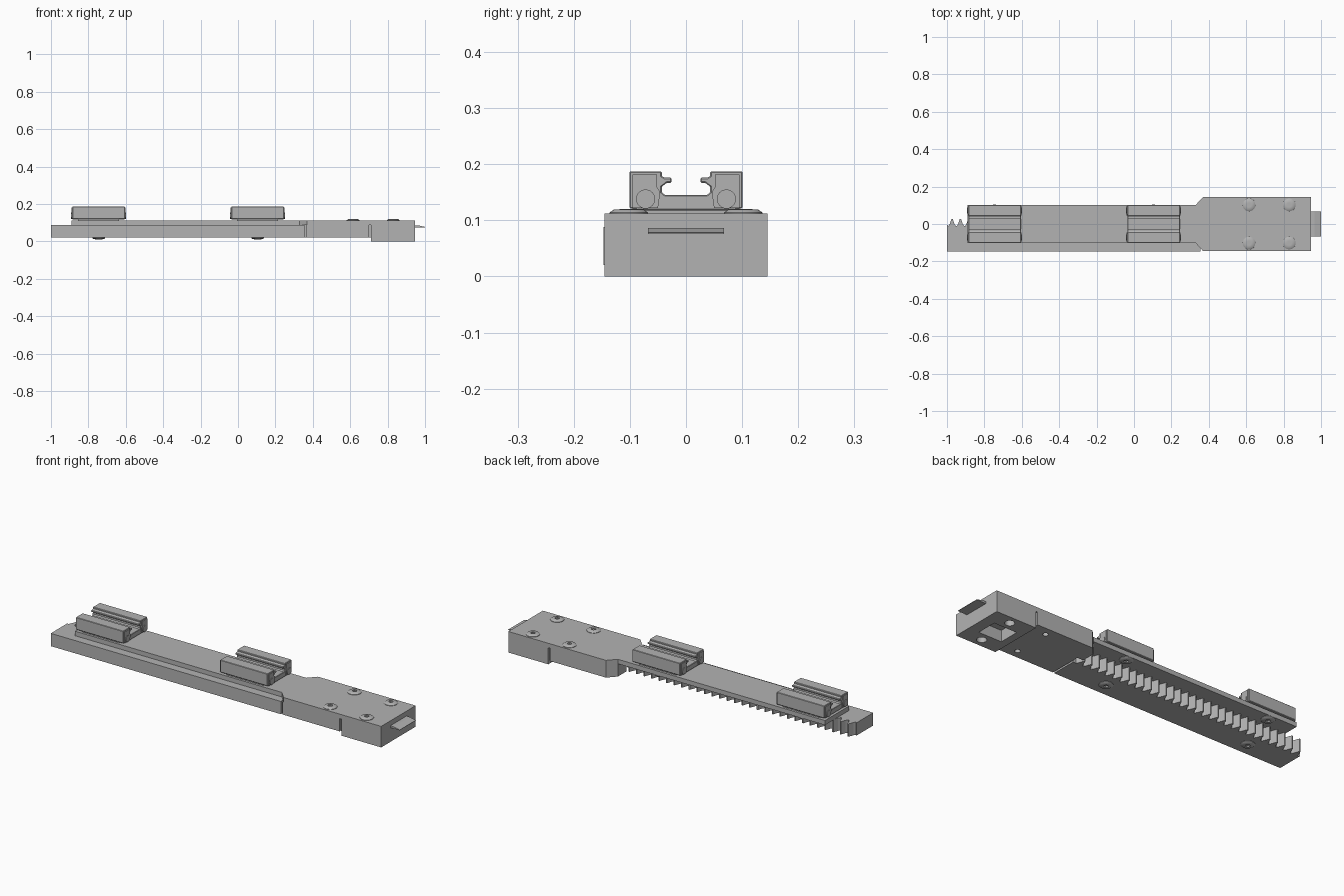
import bpy, bmesh, math
from mathutils import Matrix, Vector

if "Cube" in bpy.data.objects:
    bpy.data.objects.remove(bpy.data.objects["Cube"], do_unlink=True)

GREY = (0.45, 0.45, 0.45, 1)
steel = bpy.data.materials.new("plain_grey")
steel.use_nodes = True
steel.diffuse_color = GREY
steel.node_tree.nodes["Principled BSDF"].inputs["Base Color"].default_value = GREY


def finish(name, bm):
    bmesh.ops.recalc_face_normals(bm, faces=bm.faces)
    mesh = bpy.data.meshes.new(name)
    bm.to_mesh(mesh)
    bm.free()
    mesh.materials.append(steel)
    ob = bpy.data.objects.new(name, mesh)
    bpy.context.collection.objects.link(ob)
    return ob


def extrude(name, points, offset):
    """Close a planar outline and extrude it along offset."""
    bm = bmesh.new()
    face = bm.faces.new([bm.verts.new(p) for p in points])
    out = bmesh.ops.extrude_face_region(bm, geom=[face])
    moved = [v for v in out["geom"] if isinstance(v, bmesh.types.BMVert)]
    bmesh.ops.translate(bm, verts=moved, vec=offset)
    return finish(name, bm)


def slab(name, outline, z0, z1):
    return extrude(name, [(x, y, z0) for x, y in outline], (0, 0, z1 - z0))


def box(name, x0, x1, y0, y1, z0, z1):
    return slab(name, [(x0, y0), (x1, y0), (x1, y1), (x0, y1)], z0, z1)


def cylinder(name, centre, radius, depth, axis="Z", sides=24):
    turn = Matrix.Rotation(math.pi / 2, 4, "Y") if axis == "X" else Matrix()
    bm = bmesh.new()
    bmesh.ops.create_cone(bm, cap_ends=True, segments=sides, radius1=radius,
                          radius2=radius, depth=depth,
                          matrix=Matrix.Translation(centre) @ turn)
    return finish(name, bm)


def smooth(ob):
    bpy.ops.object.select_all(action="DESELECT")
    ob.select_set(True)
    bpy.context.view_layer.objects.active = ob
    bpy.ops.object.shade_smooth_by_angle(angle=math.radians(35))


def cut(ob, cutter):
    cutter.hide_render = True
    mod = ob.modifiers.new("cut", "BOOLEAN")
    mod.operation, mod.solver, mod.object = "DIFFERENCE", "EXACT", cutter
    bpy.context.view_layer.objects.active = ob
    bpy.ops.object.modifier_apply(modifier=mod.name)
    bpy.data.objects.remove(cutter, do_unlink=True)


def bevel(ob, width):
    mod = ob.modifiers.new("edge", "BEVEL")
    mod.width, mod.segments, mod.limit_method = width, 1, "ANGLE"
    mod.angle_limit = math.radians(60)


def screw(name, x, y, z, up):
    """Low domed head with a hexagonal socket."""
    rings = [(0.034, 0), (0.034, 0.003), (0.027, 0.008), (0.014, 0.009)]
    bm = bmesh.new()
    loops = []
    sides = 24
    for r, h in rings + [(0.012, 0.009), (0.012, 0.002)]:
        loop = []
        for i in range(sides):
            a = math.tau * i / sides
            rr = r
            if r == 0.012:
                rr = r / math.cos((a % (math.pi / 3)) - math.pi / 6) * 0.87
            loop.append(bm.verts.new((x + rr * math.cos(a), y + rr * math.sin(a), z + up * h)))
        loops.append(loop)
    for a, b in zip(loops, loops[1:]):
        for i in range(sides):
            j = (i + 1) % sides
            bm.faces.new((a[i], a[j], b[j], b[i]))
    bm.faces.new(loops[-1])
    bm.faces.new(loops[0])
    smooth(finish(name, bm))


# Toothed rack bar
pitch, teeth = 0.0445, 30
rack = [(0.355, -0.147), (-1, -0.147), (-1, -0.005)]
for i in range(teeth):
    x = -0.997 + i * pitch
    for t, y in ((0.1, -0.012), (0.26, 0), (0.48, 0.027), (0.62, 0.027), (0.84, 0), (1, -0.012)):
        rack.append((x + t * pitch, y))
rack.append((0.355, -0.012))
slab("rack_bar", rack, 0.02, 0.088)

# Top plate, flaring into the wide head
half = [(-0.89, 0.102), (0.33, 0.102), (0.37, 0.145), (0.945, 0.145)]
slab("slide_plate", half + [(x, -y) for x, y in reversed(half)], 0.088, 0.112)

# Head underside with relief slots at the step
housing = slab("housing", [(0.33, 0.03), (0.33, 0.102), (0.37, 0.145), (0.7, 0.145), (0.7, 0.135),
                           (0.71, 0.135), (0.71, -0.135), (0.7, -0.135), (0.7, -0.145),
                           (0.365, -0.145), (0.365, 0.03)], 0.02, 0.088)
end_block = box("end_block", 0.71, 0.945, -0.145, 0.145, 0, 0.088)
cut(end_block, box("pocket_cutter", 0.75, 0.885, -0.055, 0.055, -0.02, 0.06))
for y in (-0.1, 0.1):
    cut(housing, cylinder("hole_cutter", (0.615, y, 0.03), 0.014, 0.08))
    cut(end_block, cylinder("hole_cutter", (0.83, y, 0.02), 0.024, 0.08))

# Thin wedge tongue on the end
extrude("tongue", [(0.94, -0.068, 0.076), (1, -0.068, 0.076), (1, -0.068, 0.078),
                   (0.965, -0.068, 0.086), (0.94, -0.068, 0.086)], (0, 0.136, 0))

# Screws above the head and beneath the carriages
for y in (-0.102, 0.102):
    for x in (0.615, 0.83):
        screw("head_screw", x, y, 0.111, 1)
for x in (-0.745, 0.105):
    screw("rack_screw", x, -0.075, 0.0205, -1)
    screw("plate_screw", x, 0.07, 0.0885, -1)

# Slotted carriages
side = [(0.085, 0.118), (0.101, 0.122), (0.101, 0.187), (0.043, 0.187), (0.043, 0.179),
        (0.038, 0.176), (0.026, 0.176), (0.026, 0.167), (0.034, 0.167), (0.043, 0.16),
        (0.043, 0.15), (0.037, 0.145)]
profile = side + [(-y, z) for y, z in reversed(side)]
for centre in (-0.745, 0.105):
    x0 = centre - 0.14
    body = extrude("carriage", [(x0, y, z) for y, z in profile], (0.28, 0, 0))
    bevel(body, 0.002)
    box("carriage_foot", centre - 0.11, centre + 0.11, -0.09, 0.09, 0.108, 0.12)
    for end in (-1, 1):
        # End caps with round plugs
        cap_x = centre + end * 0.14
        for s in (-1, 1):
            cap = extrude("end_cap", [(cap_x, s * y, z) for y, z in
                                      ((0.05, 0.122), (0.095, 0.122), (0.095, 0.182), (0.052, 0.182),
                                       (0.052, 0.16), (0.046, 0.15))], (end * 0.004, 0, 0))
            smooth(cylinder("end_plug", (cap_x + end * 0.003, s * 0.072, 0.138), 0.017, 0.008, "X"))
